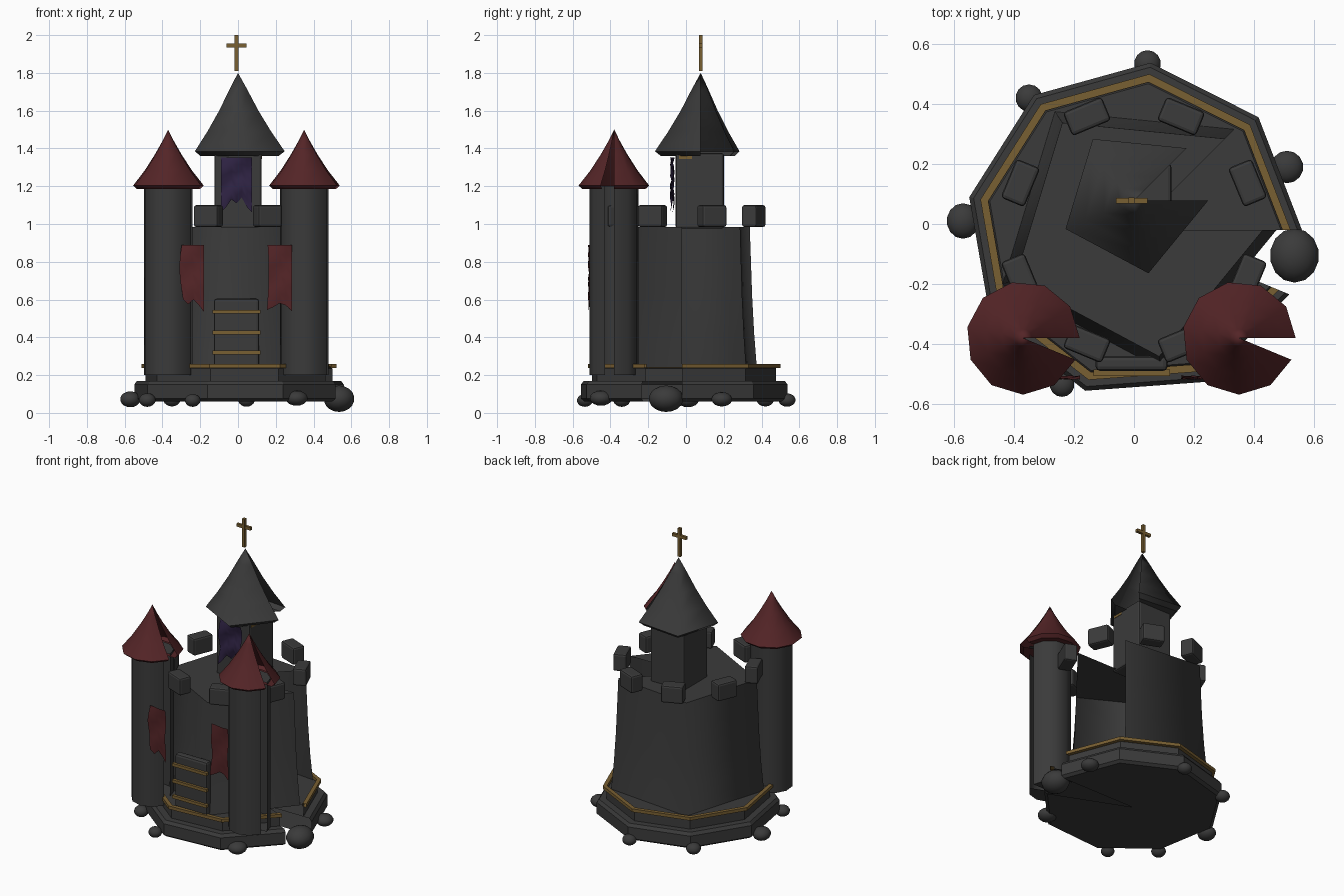
import bpy, bmesh, math
from mathutils import Vector, Matrix

if "Cube" in bpy.data.objects:
    bpy.data.objects.remove(bpy.data.objects["Cube"])


def mat(name, rgb):
    m = bpy.data.materials.new(name)
    m.diffuse_color = (*rgb, 1)
    m.use_nodes = True
    m.node_tree.nodes["Principled BSDF"].inputs["Base Color"].default_value = m.diffuse_color
    return m


STONE = mat("dark_stone", (0.043, 0.043, 0.043))
RED = mat("dark_red", (0.088, 0.018, 0.020))
GOLD = mat("old_gold", (0.19, 0.115, 0.032))
PURPLE = mat("deep_purple", (0.027, 0.016, 0.055))


def finish(name, bm, material, loc=(0, 0, 0), rot=0.0):
    me = bpy.data.meshes.new(name)
    bm.to_mesh(me)
    bm.free()
    me.materials.append(material)
    ob = bpy.data.objects.new(name, me)
    ob.location = loc
    ob.rotation_euler.z = rot
    bpy.context.collection.objects.link(ob)
    return ob


def lathe(name, profile, center, segs, start, span, material, smooth=True):
    """Open revolve (leaves a wedge missing); profile runs bottom to top."""
    bm = bmesh.new()
    rings = []
    for r, z in profile:
        if r == 0:
            rings.append([bm.verts.new((0, 0, z))] * (segs + 1))
        else:
            ring = []
            for i in range(segs + 1):
                a = math.radians(start + span * i / segs)
                ring.append(bm.verts.new((r * math.cos(a), r * math.sin(a), z)))
            rings.append(ring)
    for lo, hi in zip(rings, rings[1:]):
        for i in range(segs):
            quad = [lo[i], lo[i + 1], hi[i + 1], hi[i]]
            f = bm.faces.new(list(dict.fromkeys(quad)))
            f.smooth = smooth
    # keep profile corners crisp
    dirs = [Vector((b[0] - a[0], b[1] - a[1])) for a, b in zip(profile, profile[1:])]
    for k in range(1, len(profile) - 1):
        if dirs[k - 1].angle(dirs[k]) > math.radians(30):
            for a, b in zip(rings[k], rings[k][1:]):
                e = bm.edges.get((a, b))
                if e:
                    e.smooth = False
    return finish(name, bm, material, (*center, 0))


def box(name, size, loc, material, rot=0.0, bevel=0.0):
    bm = bmesh.new()
    bmesh.ops.create_cube(bm, size=1, matrix=Matrix.Diagonal((*size, 1)))
    if bevel:
        bmesh.ops.bevel(bm, geom=bm.edges[:], offset=bevel, segments=2,
                        profile=0.5, affect='EDGES')
    return finish(name, bm, material, loc, rot)


def cloth(name, bottoms, x0, x1, top, y, material, bulge, side=0.0):
    """Hanging torn cloth: one column per bottom height, rippled in depth."""
    bm = bmesh.new()
    rows, n = 6, len(bottoms) - 1
    grid = []
    for i, b in enumerate(bottoms):
        u = i / n
        col = []
        for j in range(rows + 1):
            v = j / rows
            edge = side * math.sin(v * math.pi * 1.2) * (1 - u)
            col.append(bm.verts.new((x0 + (x1 - x0) * u + edge,
                                     y - bulge * math.sin(v * 5 + u * 2) ** 2,
                                     top + (b - top) * v)))
        grid.append(col)
    for i in range(n):
        for j in range(rows):
            f = bm.faces.new((grid[i][j], grid[i][j + 1],
                              grid[i + 1][j + 1], grid[i + 1][j]))
            f.smooth = True
    return finish(name, bm, material)


C = (0, -0.02)

# Stepped base, with a narrow slice missing on the right
lathe("base_lower_tier", [(0, .06), (.54, .06), (.56, .075), (.56, .15), (.545, .17), (0, .17)],
      C, 8, 0, 337.5, STONE, smooth=False)
lathe("base_upper_tier", [(.50, .165), (.50, .235), (.49, .245), (0, .245)],
      C, 8, 0, 337.5, STONE, smooth=False)
lathe("base_gold_trim", [(.495, .237), (.522, .237), (.522, .258), (.495, .258), (.495, .237)],
      C, 8, 0, 337.5, GOLD, smooth=False)

# Main keep, four broad sides with an open wedge
lathe("keep", [(0, .24), (.475, .24), (.458, .42), (.445, .62), (.43, .985), (0, .985)],
      C, 4, 45, 315, STONE)

# Battlements
for k in range(8):
    a = math.radians(22.5 + 45 * k)
    box(f"battlement_{k + 1}", (.085, .14, .115),
        (C[0] + .41 * math.cos(a), C[1] + .41 * math.sin(a), 1.042), STONE, a, .012)

# Upper tower, spire and finial
box("upper_tower", (.25, .255, .40), (0, .073, 1.175), STONE, 0, .012)
lathe("spire", [(0, 1.36), (.215, 1.36), (.247, 1.385), (.175, 1.49), (.108, 1.60), (.05, 1.71), (0, 1.80)],
      (0, .078), 4, 45, 315, STONE)
box("finial_post", (.02, .02, .19), (-.008, .078, 1.905), GOLD)
box("finial_bar", (.105, .018, .02), (-.008, .078, 1.945), GOLD)
box("window_trim", (.04, .07, .02), (.108, -.003, 1.355), GOLD)
cloth("window_curtain", [1.06, 1.09, 1.13, 1.11, 1.14, 1.09, 1.06], -.09, .075, 1.352, -.06,
      PURPLE, .025)

# Round side towers with pointed red roofs
for side, x in (("left", -.37), ("right", .35)):
    lathe(f"{side}_tower", [(0, .20), (.13, .20), (.13, 1.20), (0, 1.20)],
          (x, -.38), 10, 0, 337.5, STONE)
    lathe(f"{side}_tower_roof",
          [(0, 1.185), (.168, 1.185), (.189, 1.203), (.125, 1.285), (.07, 1.37), (.03, 1.44), (0, 1.50)],
          (x, -.38), 10, 0, 337.5, RED)

# Torn banners
cloth("left_banner", [.60, .575, .60, .57, .535], -.298, -.18, .89, -.505, RED, .014, -.012)
cloth("right_banner", [.545, .56, .58, .57, .54], .157, .285, .89, -.505, RED, .014, .006)

# Door with gold straps
box("door", (.24, .05, .36), (-.008, -.465, .425), STONE, 0, .015)
for k, z in enumerate((.32, .425, .535)):
    box(f"door_strap_{k + 1}", (.255, .022, .02), (-.008, -.496, z), GOLD)

# Boulders round the foot
rocks = [(.535, -.105, .075, .083, .092, .07), (.51, .19, .072, .055, .055, .038),
         (.045, .535, .068, .045, .045, .035), (-.35, .42, .07, .046, .046, .036),
         (-.57, .01, .072, .055, .06, .042), (-.48, -.34, .068, .045, .045, .036),
         (-.24, -.535, .066, .042, .042, .034), (.31, -.45, .078, .06, .06, .04)]
for k, (x, y, z, rx, ry, rz) in enumerate(rocks):
    bm = bmesh.new()
    bmesh.ops.create_uvsphere(bm, u_segments=14, v_segments=9, radius=1,
                              matrix=Matrix.Diagonal((rx, ry, rz, 1)))
    for f in bm.faces:
        f.smooth = True
    finish(f"boulder_{k + 1}", bm, STONE, (x, y, z))
